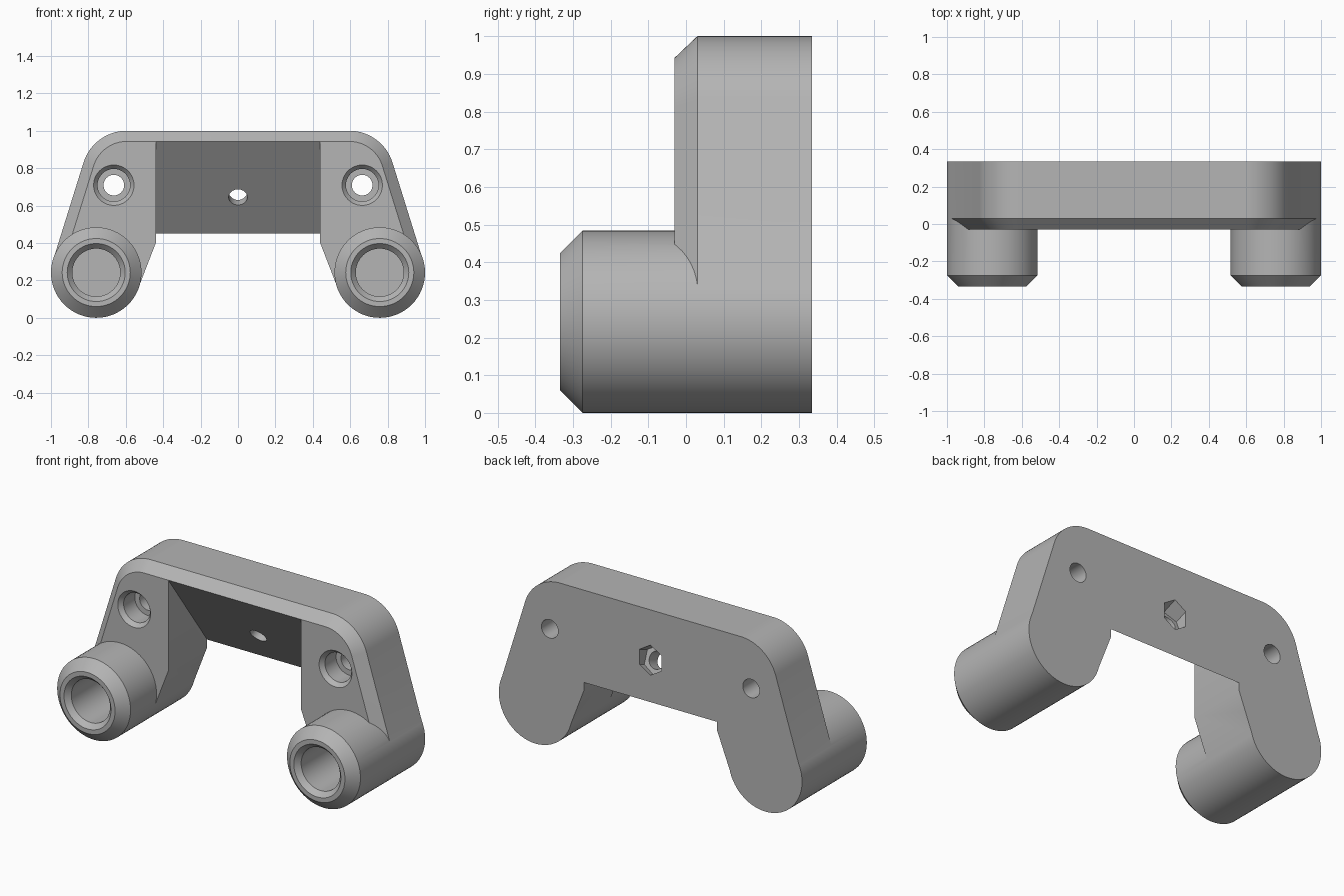
import bpy, bmesh
from math import sin, cos, pi, radians, atan2, acos, hypot
from mathutils import Matrix, Vector

if "Cube" in bpy.data.objects:
    bpy.data.objects.remove(bpy.data.objects["Cube"])

BACK, FRONT, FACE, EDGE = 0.335, -0.335, -0.03, 0.03
R = 0.242                      # outer radius of the tubes and corners
FOOT = (0.758, 0.242)          # tube centre in x, z
CORNER = (0.595, 0.758)        # top corner centre in x, z
NOTCH = (0.438, 0.404)         # lower front corner of the notch

grey = bpy.data.materials.new("plain grey")
grey.use_nodes = True
colour = (0.46, 0.46, 0.46, 1)
grey.diffuse_color = colour
grey.node_tree.nodes["Principled BSDF"].inputs["Base Color"].default_value = colour


def make_object(name, rings, matrix=Matrix()):
    """Skin a stack of equal closed rings and cap both ends."""
    bm = bmesh.new()
    loops = [[bm.verts.new(matrix @ Vector(p)) for p in ring] for ring in rings]
    n = len(loops[0])
    for a, b in zip(loops, loops[1:]):
        for i in range(n):
            j = (i + 1) % n
            bm.faces.new((a[i], a[j], b[j], b[i]))
    bm.faces.new(loops[0])
    bm.faces.new(loops[-1])
    bmesh.ops.recalc_face_normals(bm, faces=bm.faces)
    mesh = bpy.data.meshes.new(name)
    bm.to_mesh(mesh)
    bm.free()
    mesh.materials.append(grey)
    obj = bpy.data.objects.new(name, mesh)
    bpy.context.collection.objects.link(obj)
    return obj


def lathe(name, profile, centre, tilt=0, sides=64):
    """Revolve (radius, distance) pairs around a y axis tilted upwards."""
    angles = [pi / 2 + 2 * pi * i / sides for i in range(sides)]
    rings = [[(r * cos(a), t, r * sin(a)) for a in angles] for r, t in profile]
    return make_object(name, rings, Matrix.Translation(centre) @ Matrix.Rotation(tilt, 4, "X"))


def combine(target, other, operation):
    mod = target.modifiers.new(operation, "BOOLEAN")
    mod.operation = operation
    mod.solver = "EXACT"
    mod.object = other
    bpy.ops.object.select_all(action="DESELECT")
    bpy.context.view_layer.objects.active = target
    target.select_set(True)
    bpy.ops.object.modifier_apply(modifier=mod.name)
    bpy.data.objects.remove(other)


def outline(inset, y):
    """Rounded trapezoid around the four corner centres."""
    lean = atan2(FOOT[0] - CORNER[0], CORNER[1] - FOOT[1])
    half = []
    for (cx, cz), r, start, end in ((CORNER, R, pi / 2, lean), (FOOT, R - 0.002, lean, -pi / 2)):
        for i in range(25):
            a = start + (end - start) * i / 24
            half.append((cx + (r - inset) * cos(a), y, cz + (r - inset) * sin(a)))
    return half + [(-x, y, z) for x, y, z in reversed(half)]


# Main body with a chamfered front rim
bracket = make_object("bracket_body", [outline(0.057, FACE), outline(0, EDGE), outline(0, BACK)])

# Sloping notch between the legs
slope = (0.943 - 0.45) / (BACK - FACE)
top, low = 0.45 + slope * (BACK + 0.1), 0.45 - slope * 0.05
section = [(-0.1, top), (BACK + 0.05, low), (BACK + 0.05, 0.3), (-0.1, 0.3)]
combine(bracket, make_object("notch_cutter", [[(x, y, z) for y, z in section]
        for x in (-NOTCH[0], NOTCH[0])]), "DIFFERENCE")

# Open space between the legs, its sides tangent to the tubes
dx, dz = FOOT[0] - NOTCH[0], NOTCH[1] - FOOT[1]
a = atan2(dz, dx) - acos(R / hypot(dx, dz))
r = R - 0.002
side = [NOTCH, (FOOT[0] - r * cos(a), FOOT[1] + r * sin(a)), (FOOT[0], 0.1), (FOOT[0], -0.1)]
gap = side + [(-x, z) for x, z in reversed(side)]
combine(bracket, make_object("leg_gap_cutter", [[(x, y, z) for x, z in gap]
        for y in (-0.5, 0.5)]), "DIFFERENCE")

for s in (-1, 1):
    # Chamfered tube with a blind bore
    foot = (s * FOOT[0], 0, FOOT[1])
    combine(bracket, lathe("tube", [(R - 0.06, FRONT), (R, FRONT + 0.06), (R, BACK)], foot), "UNION")
    combine(bracket, lathe("bore_cutter", [(0.185 - 0.03, FRONT - 0.05), (0.155, FRONT),
            (0.128, FRONT + 0.03), (0.128, 0.24)], foot), "DIFFERENCE")
    # Counterbored screw hole
    combine(bracket, lathe("screw_hole_cutter", [(0.108, FACE - 0.05), (0.108, FACE),
            (0.087, FACE + 0.025), (0.087, 0.1), (0.055, 0.1), (0.055, 0.5)],
            (s * 0.664, 0, 0.709), sides=48), "DIFFERENCE")

# Tilted centre hole with a hexagonal nut pocket at the back
middle, tilt = (0, 0.191, 0.645), radians(21)
combine(bracket, lathe("centre_hole_cutter", [(0.05, -0.15), (0.05, 0.12)], middle, tilt, 48), "DIFFERENCE")
combine(bracket, lathe("nut_pocket_cutter", [(0.084, 0.089), (0.084, 0.3)], middle, tilt, 6), "DIFFERENCE")

bpy.ops.object.shade_smooth_by_angle(angle=radians(25))
